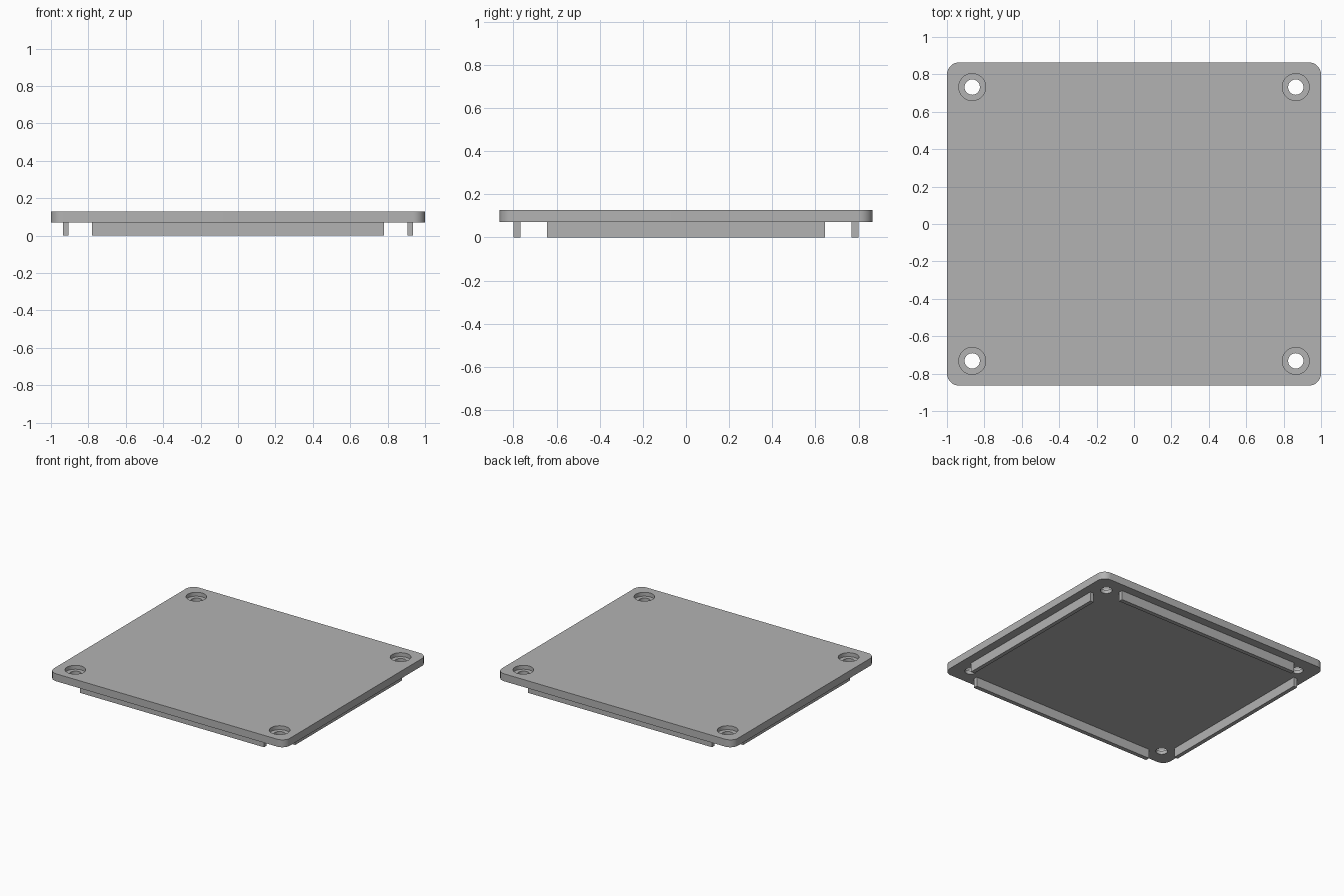
import bpy, bmesh
from math import radians
from mathutils import Matrix, Vector

cube = bpy.data.objects.get("Cube")
if cube:
    bpy.data.objects.remove(cube, do_unlink=True)

grey = bpy.data.materials.new("plain grey")
grey.use_nodes = True
colour = (0.45, 0.45, 0.45, 1)
grey.diffuse_color = colour
grey.node_tree.nodes["Principled BSDF"].inputs["Base Color"].default_value = colour

HALF_X, HALF_Y = 1.0, 0.864
RIB_H, TOP = 0.071, 0.128
SIGNS = (-1, 1)


def finish(bm, name):
    mesh = bpy.data.meshes.new(name)
    bm.to_mesh(mesh)
    bm.free()
    mesh.materials.append(grey)
    obj = bpy.data.objects.new(name, mesh)
    bpy.context.collection.objects.link(obj)
    return obj


def box(name, low, high, corner=0):
    low, high = Vector(low), Vector(high)
    bm = bmesh.new()
    bmesh.ops.create_cube(bm, size=1, matrix=Matrix.Translation((low + high) / 2)
                          @ Matrix.Diagonal((high - low).to_4d()))
    if corner:
        upright = [e for e in bm.edges
                   if abs(e.verts[0].co.z - e.verts[1].co.z) > 0.01]
        bmesh.ops.bevel(bm, geom=upright, offset=corner, segments=10,
                        profile=0.5, affect='EDGES')
    return finish(bm, name)


def hole_cutter(name, radius, bottom):
    # four cylinders, one for each corner screw
    bm = bmesh.new()
    for sx in SIGNS:
        for sy in SIGNS:
            bmesh.ops.create_cone(bm, cap_ends=True, segments=48, depth=0.2,
                                  radius1=radius, radius2=radius,
                                  matrix=Matrix.Translation((sx * 0.865, sy * 0.732, bottom + 0.1)))
    return finish(bm, name)


# cover plate with rounded corners
plate = box("cover_plate", (-HALF_X, -HALF_Y, RIB_H), (HALF_X, HALF_Y, TOP), 0.065)

# stepped screw holes
for name, radius, bottom in (("screw_recess_cutter", 0.072, 0.098),
                             ("screw_hole_cutter", 0.041, 0.0)):
    cutter = hole_cutter(name, radius, bottom)
    cutter.hide_render = True
    mod = plate.modifiers.new(name, 'BOOLEAN')
    mod.operation, mod.solver, mod.object = 'DIFFERENCE', 'EXACT', cutter
    bpy.context.view_layer.objects.active = plate
    bpy.ops.object.modifier_apply(modifier=name)
    bpy.data.objects.remove(cutter, do_unlink=True)

bpy.ops.object.select_all(action='DESELECT')
plate.select_set(True)
bpy.context.view_layer.objects.active = plate
bpy.ops.object.shade_smooth_by_angle(angle=radians(30))

# locating ribs under the plate
for s, across, along in ((-1, "right", "front"), (1, "left", "back")):
    xs = sorted((s * 0.906, s * 0.936))
    ys = sorted((s * 0.768, s * 0.8))
    box(across + "_rib", (xs[0], -0.645, 0), (xs[1], 0.645, RIB_H))
    box(along + "_rib", (-0.78, ys[0], 0), (0.78, ys[1], RIB_H))
